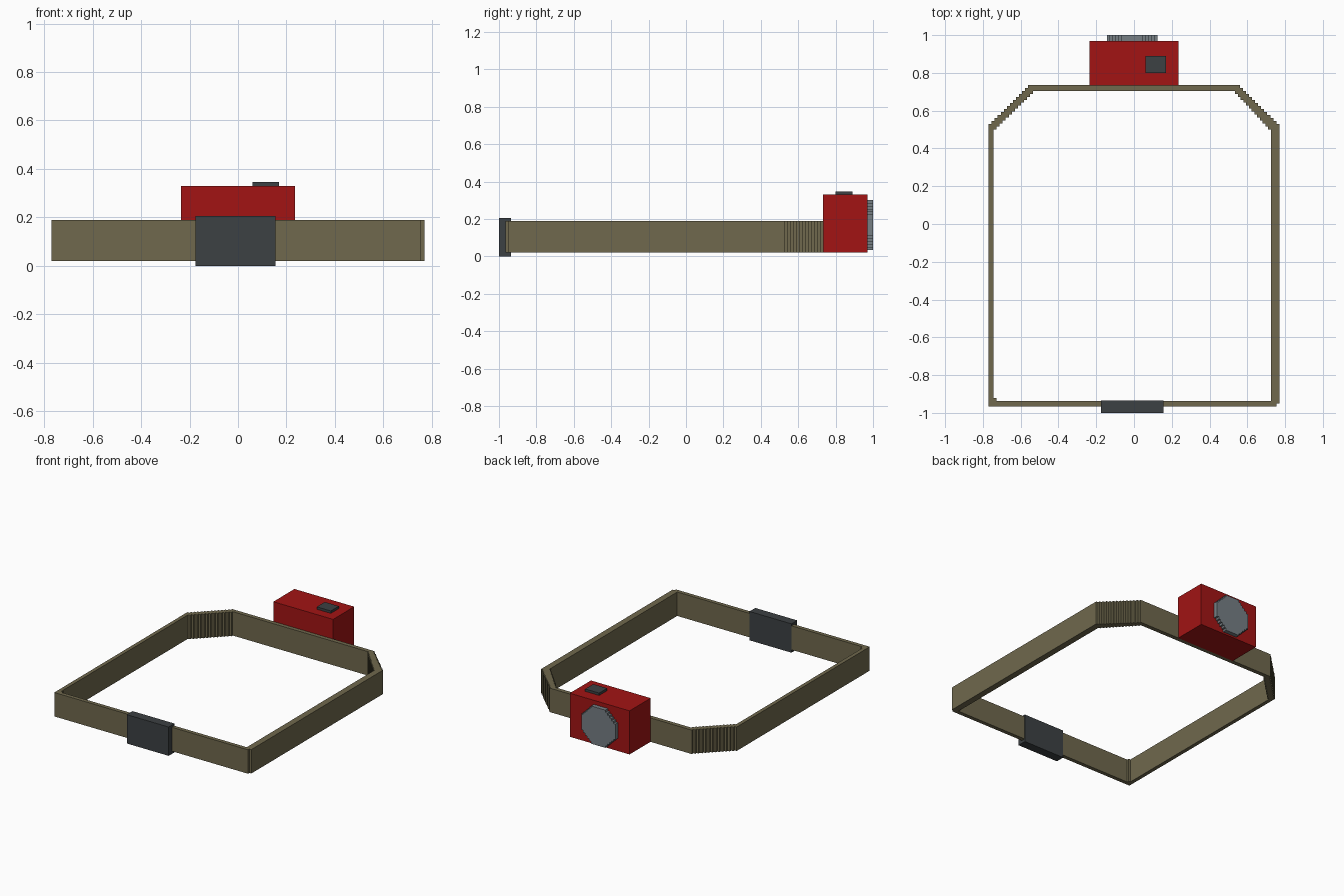
import bpy, math

if "Cube" in bpy.data.objects:
    bpy.data.objects.remove(bpy.data.objects["Cube"])


def material(name, rgb):
    m = bpy.data.materials.new(name)
    m.diffuse_color = (*rgb, 1)
    m.use_nodes = True
    m.node_tree.nodes["Principled BSDF"].inputs["Base Color"].default_value = m.diffuse_color
    return m


OLIVE = material("olive_webbing", (0.16, 0.14, 0.075))
RED = material("red_plastic", (0.36, 0.007, 0.007))
DARK = material("dark_plastic", (0.045, 0.052, 0.056))
GLASS = material("grey_glass", (0.18, 0.21, 0.23))


def box(name, x, y, z, mat):
    bpy.ops.mesh.primitive_cube_add(size=1, location=[(a + b) / 2 for a, b in (x, y, z)])
    o = bpy.context.object
    o.name = name
    o.scale = [b - a for a, b in (x, y, z)]
    bpy.ops.object.transform_apply(location=False, rotation=False, scale=True)
    o.data.materials.append(mat)


def stairs(p, q, n):
    """Stepped diagonal from p to q, sideways then up on each step."""
    dx, dy = (q[0] - p[0]) / n, (q[1] - p[1]) / n
    pts = [p]
    for i in range(n):
        x = p[0] + dx * (i + 1)
        pts += [(x, p[1] + dy * i), (x, p[1] + dy * (i + 1))]
    return pts


def prism(name, loops, depth, location, rotation, mat):
    """Flat outline (further loops are holes) extruded to a solid mesh."""
    cu = bpy.data.curves.new(name, 'CURVE')
    cu.dimensions = '2D'
    cu.fill_mode = 'BOTH'
    cu.extrude = depth / 2
    for loop in loops:
        s = cu.splines.new('POLY')
        s.points.add(len(loop) - 1)
        for pt, (x, y) in zip(s.points, loop):
            pt.co = (x, y, 0, 1)
        s.use_cyclic_u = True
    o = bpy.data.objects.new(name, cu)
    bpy.context.collection.objects.link(o)
    o.location, o.rotation_euler = location, rotation
    bpy.ops.object.select_all(action='DESELECT')
    o.select_set(True)
    bpy.context.view_layer.objects.active = o
    bpy.ops.object.convert(target='MESH')
    o = bpy.context.object
    o.name = name
    o.data.materials.append(mat)
    for p in o.data.polygons:
        p.use_smooth = False


# Head strap: ring with stepped rear corners
left_out = stairs((-0.77, 0.53), (-0.56, 0.735), 13)
right_out = stairs((0.77, 0.53), (0.56, 0.735), 13)
left_in = stairs((-0.743, 0.50), (-0.535, 0.705), 13)
right_in = stairs((0.725, 0.50), (0.535, 0.705), 13)
outer = [(-0.77, -0.965)] + left_out + right_out[::-1] + [
    (0.77, -0.95), (0.755, -0.95), (0.755, -0.965)]
inner = [(-0.728, -0.937), (-0.728, -0.922), (-0.743, -0.922)] + left_in \
    + right_in[::-1] + [(0.725, -0.937)]
prism("head_strap", [outer, inner], 0.17, (0, 0, 0.105), (0, 0, 0), OLIVE)

# Buckle at the front of the strap
box("buckle", (-0.175, 0.155), (-1.0, -0.935), (0, 0.205), DARK)

# Lamp housing and switch
box("lamp_housing", (-0.235, 0.235), (0.733, 0.97), (0.02, 0.33), RED)
box("switch", (0.06, 0.17), (0.80, 0.89), (0.325, 0.347), DARK)

# Lens: eight-sided disc with stepped corners
corner = stairs((0.134, 0.056), (0.056, 0.134), 5)
half = corner + [(-x, y) for x, y in reversed(corner)]
disc = half + [(-x, -y) for x, y in half]
prism("lens", [disc], 0.035, (-0.01, 0.9825, 0.167), (math.pi / 2, 0, 0), GLASS)
